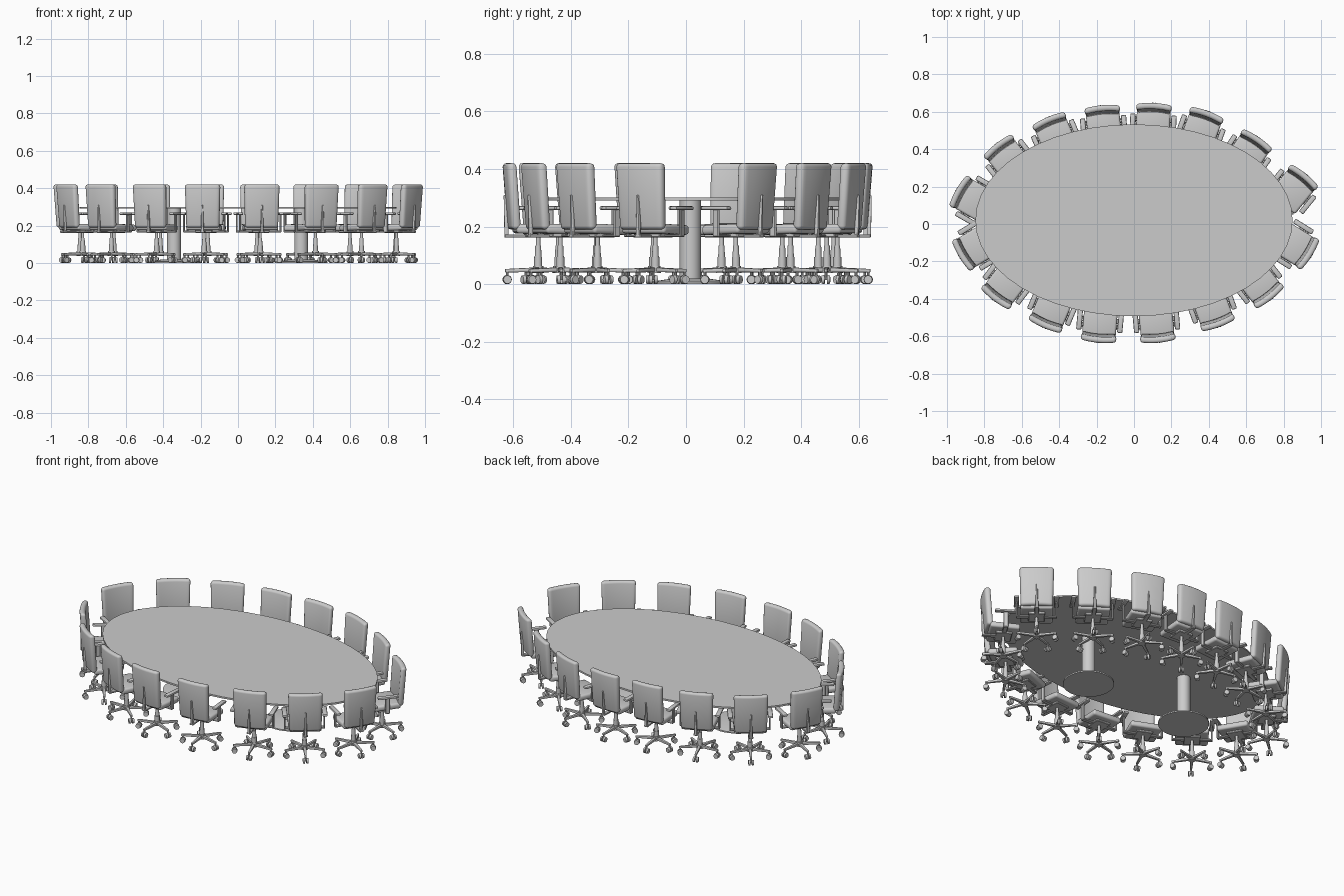
import bpy, bmesh
from math import sin, cos, pi, radians
from mathutils import Matrix, Vector

if "Cube" in bpy.data.objects:
    bpy.data.objects.remove(bpy.data.objects["Cube"])


def add_box(bm, lo, hi, bevel=0.0, cuts=0, seg=3):
    """Axis-aligned box, optionally sliced along x and rounded."""
    lo, hi = Vector(lo), Vector(hi)
    b = bmesh.new()
    bmesh.ops.create_cube(b, size=1)
    size, mid = hi - lo, (lo + hi) / 2
    for v in b.verts:
        v.co = Vector([v.co[i] * size[i] + mid[i] for i in range(3)])
    if bevel:
        bmesh.ops.bevel(b, geom=b.edges[:], offset=bevel, segments=seg,
                        profile=0.5, affect='EDGES')
    for i in range(cuts):
        x = lo.x + size.x * (i + 1) / (cuts + 1)
        bmesh.ops.bisect_plane(b, geom=b.verts[:] + b.edges[:] + b.faces[:],
                               plane_co=(x, 0, 0), plane_no=(1, 0, 0))
    merge(bm, b)


def add_rod(bm, p, q, r1, r2=None, seg=16):
    """Cylinder or cone between two points."""
    p, q = Vector(p), Vector(q)
    d = q - p
    m = Matrix.Translation((p + q) / 2) @ d.to_track_quat('Z', 'Y').to_matrix().to_4x4()
    bmesh.ops.create_cone(bm, cap_ends=True, segments=seg, radius1=r1,
                          radius2=r1 if r2 is None else r2, depth=d.length, matrix=m)


def merge(bm, b):
    tmp = bpy.data.meshes.new("tmp")
    b.to_mesh(tmp)
    b.free()
    bm.from_mesh(tmp)
    bpy.data.meshes.remove(tmp)


def finish(bm, name):
    me = bpy.data.meshes.new(name)
    bmesh.ops.recalc_face_normals(bm, faces=bm.faces[:])
    bm.to_mesh(me)
    bm.free()
    me.shade_smooth()
    me.set_sharp_from_angle(angle=radians(35))
    return me


def place(me, name, matrix=Matrix()):
    ob = bpy.data.objects.new(name, me)
    bpy.context.collection.objects.link(ob)
    ob.matrix_world = matrix
    return ob


# Table: thin oval top on two round pedestals
TY = 0.02
bm = bmesh.new()
bmesh.ops.create_cone(bm, cap_ends=True, segments=48, radius1=1, radius2=1, depth=1)
for v in bm.verts:
    v.co = Vector((v.co.x * 0.848, v.co.y * 0.513 + TY, 0.296 + v.co.z * 0.010))
place(finish(bm, "table_top"), "table_top")
for side, x in (("left", -0.342), ("right", 0.338)):
    bm = bmesh.new()
    add_rod(bm, (x, 0.015, 0.01), (x, 0.015, 0.292), 0.037, seg=32)
    place(finish(bm, "column"), side + "_table_column")
    bm = bmesh.new()
    add_rod(bm, (x, 0.015, 0), (x, 0.015, 0.008), 0.14, seg=40)
    add_rod(bm, (x, 0.015, 0.008), (x, 0.015, 0.02), 0.14, 0.06, seg=40)
    place(finish(bm, "foot"), side + "_table_foot")

# Chair parts, local frame: back at y = 0, seat towards -y
parts = {}
STEM = -0.105

# Backrest: rounded, curved, leaning, slightly tapered
bm = bmesh.new()
add_box(bm, (-0.095, -0.016, 0.19), (0.095, 0.016, 0.42), 0.013, cuts=7)
for v in bm.verts:
    t = (v.co.z - 0.19) / 0.23
    v.co.x *= 0.93 + 0.07 * t
    v.co.y += -0.018 * (1 - t) - 1.1 * v.co.x ** 2 + 0.002
parts["backrest"] = finish(bm, "backrest")

# Seat cushion with a drooping front lip
bm = bmesh.new()
add_box(bm, (-0.09, -0.188, 0.176), (0.09, -0.022, 0.210), 0.012)
for v in bm.verts:
    if v.co.y < -0.16:
        v.co.z -= 0.005
parts["seat"] = finish(bm, "seat")

# Under-seat plate and spine carrying the back
bm = bmesh.new()
add_box(bm, (-0.045, -0.15, 0.162), (0.045, -0.06, 0.178), 0.003, seg=1)
add_box(bm, (-0.012, -0.07, 0.162), (0.012, 0.012, 0.172), 0.002, seg=1)
b = bmesh.new()
add_box(b, (-0.009, -0.002, 0.162), (0.009, 0.012, 0.31), 0.003, seg=1)
for v in b.verts:
    t = (v.co.z - 0.162) / 0.148
    v.co.x *= 1 - 0.6 * t
    v.co.y += 0.003 * t
merge(bm, b)
parts["back_support"] = finish(bm, "back_support")

# Armrests: pad, post and link below the seat, both sides
bm = bmesh.new()
for s in (-1, 1):
    x0, x1 = sorted((s * 0.096, s * 0.124))
    add_box(bm, (x0, -0.162, 0.257), (x1, -0.045, 0.271), 0.006, seg=2)
    x0, x1 = sorted((s * 0.104, s * 0.113))
    add_box(bm, (x0, -0.118, 0.166), (x1, -0.092, 0.26), 0.003, seg=1)
    x0, x1 = sorted((s * 0.03, s * 0.113))
    add_box(bm, (x0, -0.118, 0.164), (x1, -0.092, 0.173), 0.003, seg=1)
parts["armrests"] = finish(bm, "armrests")

# Gas lift
bm = bmesh.new()
add_rod(bm, (0, STEM, 0.13), (0, STEM, 0.17), 0.008)
add_rod(bm, (0, STEM, 0.095), (0, STEM, 0.135), 0.012, 0.010)
add_rod(bm, (0, STEM, 0.04), (0, STEM, 0.095), 0.014)
parts["gas_lift"] = finish(bm, "gas_lift")

# Five-star base and twin-wheel casters
base, casters = bmesh.new(), bmesh.new()
add_rod(base, (0, STEM, 0.038), (0, STEM, 0.064), 0.02, 0.018)
for k in range(5):
    b, c = bmesh.new(), bmesh.new()
    add_box(b, (0.01, -0.009, 0.042), (0.116, 0.009, 0.058), 0.004, seg=2)
    for v in b.verts:
        v.co.y *= 1.1 - 4 * v.co.x
        if v.co.x > 0.06:
            v.co.z = 0.047 + (v.co.z - 0.05) * 0.75
    add_rod(c, (0.108, 0, 0.014), (0.108, 0, 0.044), 0.005, seg=10)
    for s in (-1, 1):
        add_rod(c, (0.108, s * 0.004, 0.016), (0.108, s * 0.015, 0.016), 0.016, 0.014)
    rot = Matrix.Translation((0, STEM, 0)) @ Matrix.Rotation(pi / 2 + k * 2 * pi / 5, 4, 'Z')
    for src, dst in ((b, base), (c, casters)):
        src.transform(rot)
        merge(dst, src)
parts["star_base"] = finish(base, "star_base")
parts["casters"] = finish(casters, "casters")

# Sixteen chairs: back centre x, y and outward angle
chairs = [(-0.17, 0.618, 95), (0.107, 0.63, 87), (0.39, 0.588, 70), (0.658, 0.45, 56),
          (0.909, 0.255, 51), (0.936, -0.162, -32), (0.725, -0.39, -52), (0.45, -0.535, -70),
          (0.128, -0.618, -85), (-0.19, -0.618, -95), (-0.476, -0.54, -113),
          (-0.74, -0.396, -127), (-0.92, -0.168, -149), (-0.936, 0.176, 150),
          (-0.727, 0.417, 128), (-0.456, 0.556, 113)]
for i, (x, y, a) in enumerate(chairs, 1):
    m = Matrix.Translation((x, y, 0)) @ Matrix.Rotation(radians(a - 90), 4, 'Z')
    for name, me in parts.items():
        place(me, f"chair_{i:02d}_{name}", m)
